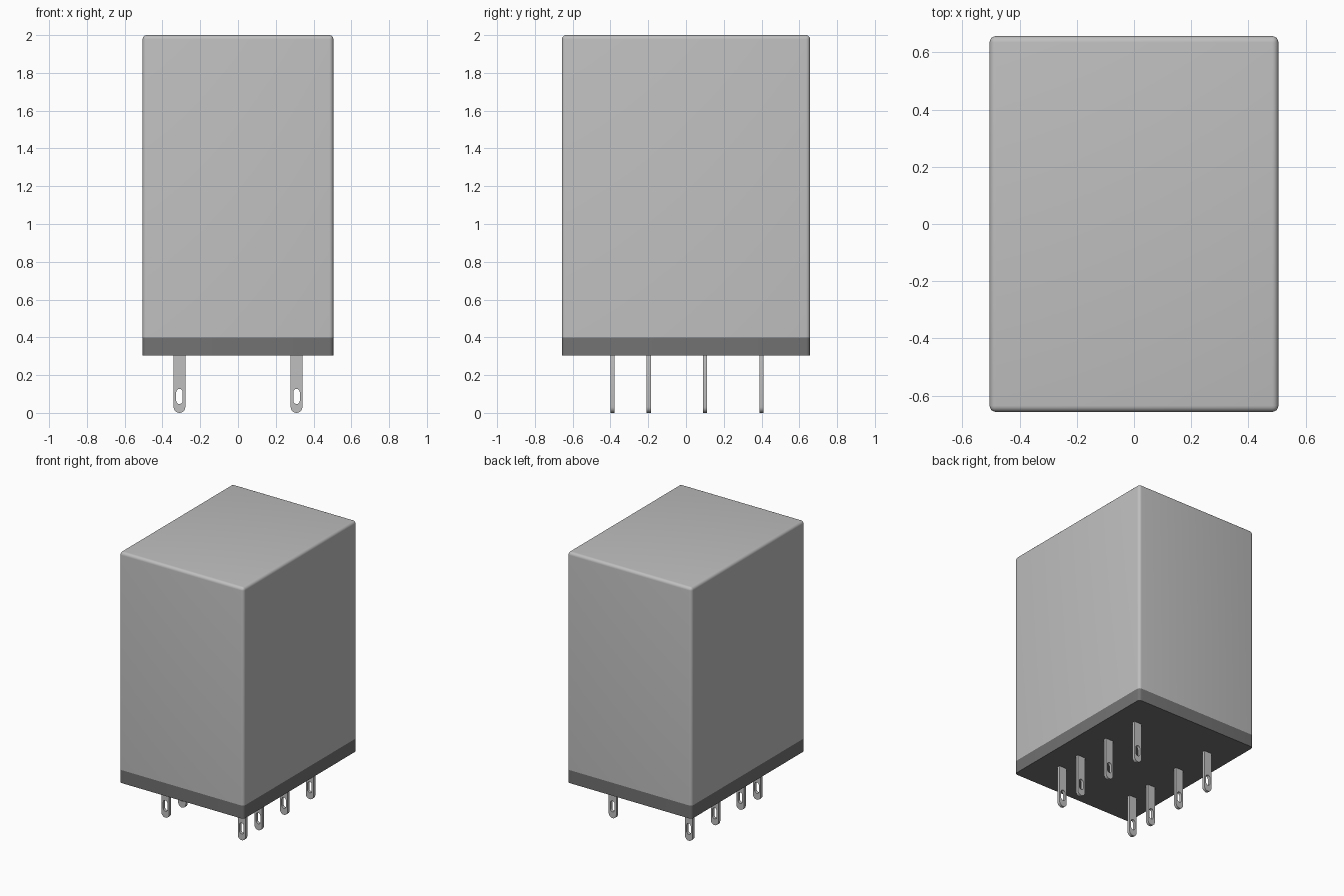
import bpy, bmesh
from math import pi, cos, sin, radians

cube = bpy.data.objects.get("Cube")
if cube:
    bpy.data.objects.remove(cube, do_unlink=True)


def make_material(name, value):
    mat = bpy.data.materials.new(name)
    mat.use_nodes = True
    color = (value, value, value, 1)
    mat.diffuse_color = color
    mat.node_tree.nodes["Principled BSDF"].inputs["Base Color"].default_value = color
    return mat


light_grey = make_material("light grey", 0.52)
dark_grey = make_material("dark grey", 0.17)

HALF_X, HALF_Y = 0.505, 0.657
BASE_Z, COVER_Z, TOP_Z = 0.305, 0.4, 2.0
ROUND = 0.022


def finish(bm, name, mat):
    bmesh.ops.recalc_face_normals(bm, faces=bm.faces)
    mesh = bpy.data.meshes.new(name)
    bm.to_mesh(mesh)
    bm.free()
    mesh.materials.append(mat)
    obj = bpy.data.objects.new(name, mesh)
    bpy.context.collection.objects.link(obj)
    bpy.ops.object.select_all(action='DESELECT')
    obj.select_set(True)
    bpy.context.view_layer.objects.active = obj
    bpy.ops.object.shade_smooth_by_angle(angle=radians(35))
    return obj


def rounded_box(name, z0, z1, mat, round_top):
    """Box with rounded upright edges, and optionally a rounded top rim."""
    bm = bmesh.new()
    bmesh.ops.create_cube(bm, size=2)
    for v in bm.verts:
        v.co = (v.co.x * HALF_X, v.co.y * HALF_Y, z1 if v.co.z > 0 else z0)
    edges = [e for e in bm.edges
             if abs(e.verts[0].co.z - e.verts[1].co.z) > 0.01
             or (round_top and min(v.co.z for v in e.verts) > z1 - 0.01)]
    bmesh.ops.bevel(bm, geom=edges, offset=ROUND, segments=5,
                    profile=0.5, affect='EDGES')
    return finish(bm, name, mat)


def stadium(bm, radius, low, high, y, steps=10):
    """Ring of vertices: two half circles centred at heights low and high."""
    ring = []
    for start, z in ((pi, low), (0, high)):
        for i in range(steps + 1):
            a = start + pi * i / steps
            ring.append(bm.verts.new((radius * cos(a), y, z + radius * sin(a))))
    return ring


def pin(name, x, y):
    """Flat blade with a rounded tip and a slot; its top end sits in the base."""
    bm = bmesh.new()
    half = 0.011
    outer_f, outer_b = (stadium(bm, 0.031, 0.031, 0.31, s * half) for s in (-1, 1))
    inner_f, inner_b = (stadium(bm, 0.017, 0.064, 0.11, s * half) for s in (-1, 1))
    for a, b in ((outer_f, outer_b), (inner_f, inner_b),
                 (outer_f, inner_f), (outer_b, inner_b)):
        for i in range(len(a)):
            j = (i + 1) % len(a)
            bm.faces.new((a[i], a[j], b[j], b[i]))
    obj = finish(bm, name, light_grey)
    obj.location = (x, y, 0)


# Housing
rounded_box("cover", COVER_Z, TOP_Z, light_grey, True)
rounded_box("base", BASE_Z, COVER_Z, dark_grey, False)

# Two rows of terminal pins
for side, x in (("left", 0.31), ("right", -0.31)):
    for n, y in enumerate((-0.39, -0.197, 0.1, 0.4), 1):
        pin(f"{side}_pin_{n}", x, y)
